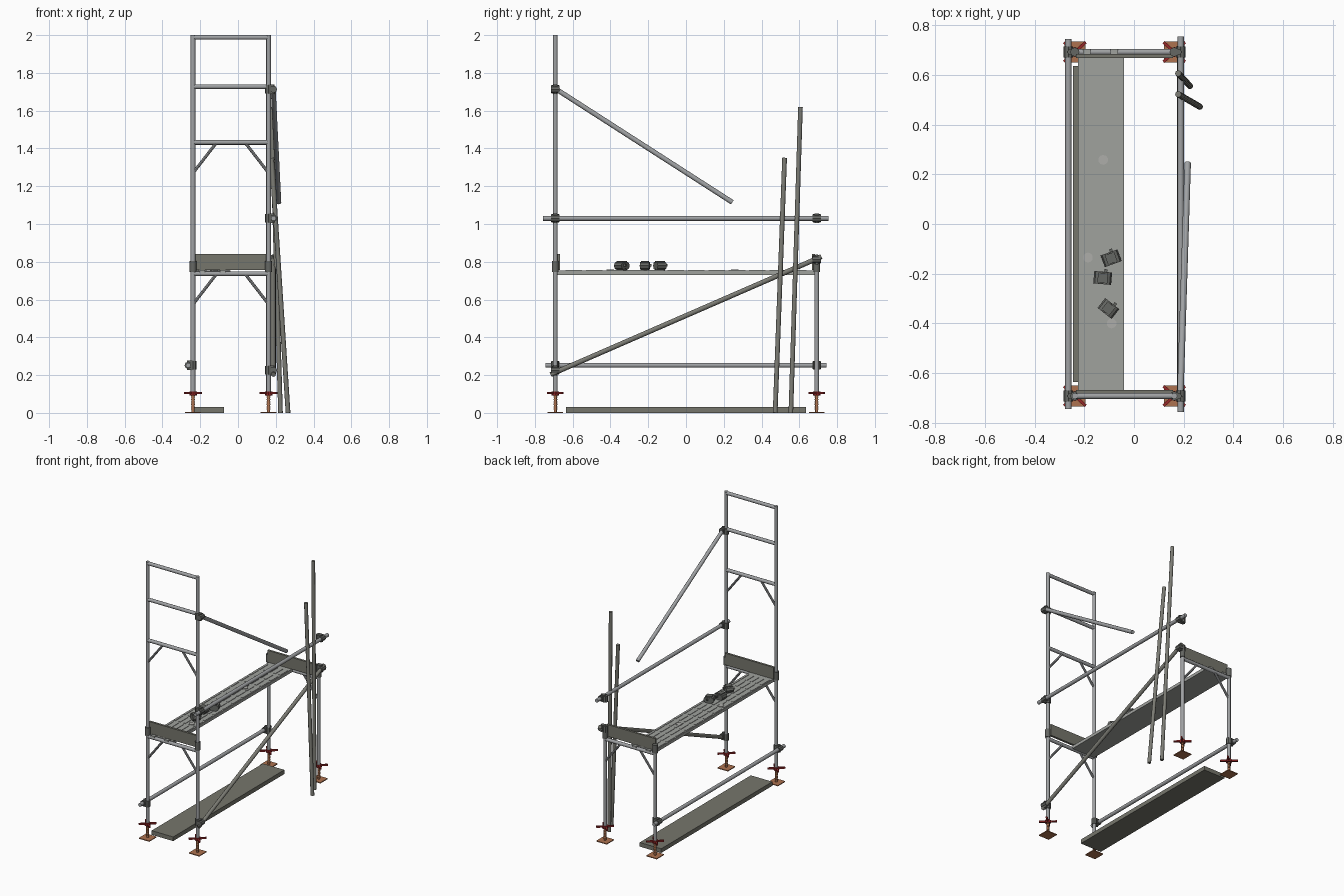
import bpy, bmesh, math
from mathutils import Vector, Matrix

if "Cube" in bpy.data.objects:
    bpy.data.objects.remove(bpy.data.objects["Cube"])


def mat(name, c):
    m = bpy.data.materials.new(name)
    m.diffuse_color = (*c, 1)
    m.use_nodes = True
    m.node_tree.nodes["Principled BSDF"].inputs["Base Color"].default_value = m.diffuse_color
    return m


STEEL = mat("galvanised steel", (0.35, 0.36, 0.37))
DECKC = mat("deck metal", (0.35, 0.36, 0.34))
WORN = mat("worn steel", (0.20, 0.20, 0.175))
WOOD = mat("weathered board", (0.18, 0.18, 0.15))
CLAMP = mat("coupler grey", (0.13, 0.135, 0.125))
RUST = mat("rusty jack", (0.42, 0.17, 0.08))
RED = mat("red nut", (0.30, 0.02, 0.02))
SPLAT = mat("dried mortar", (0.42, 0.42, 0.40))


def finish(name, bm, m):
    me = bpy.data.meshes.new(name)
    bmesh.ops.recalc_face_normals(bm, faces=bm.faces)
    bm.to_mesh(me)
    bm.free()
    me.materials.append(m)
    for p in me.polygons:
        p.use_smooth = True
    me.set_sharp_from_angle(angle=math.radians(40))
    ob = bpy.data.objects.new(name, me)
    bpy.context.collection.objects.link(ob)
    return ob


def add_tube(bm, a, b, r, n=12):
    a, b = Vector(a), Vector(b)
    d = b - a
    M = Matrix.Translation((a + b) / 2) @ d.to_track_quat('Z', 'Y').to_matrix().to_4x4()
    bmesh.ops.create_cone(bm, cap_ends=True, segments=n, radius1=r, radius2=r,
                          depth=d.length, matrix=M)


def add_box(bm, c, s, rot=0, base=Matrix()):
    M = base @ Matrix.Translation(c) @ Matrix.Rotation(rot, 4, 'Z') @ Matrix.Diagonal((*s, 1))
    bmesh.ops.create_cube(bm, size=1, matrix=M)


def tube(name, a, b, r, m, n=12):
    bm = bmesh.new()
    add_tube(bm, a, b, r, n)
    return finish(name, bm, m)


def box(name, c, s, m):
    bm = bmesh.new()
    add_box(bm, c, s)
    return finish(name, bm, m)


XL, XR, Y = -0.238, 0.162, 0.692
R = 0.0125


# Frames: posts, cross tubes and knee braces
def frame(name, y, z0, z1, bars, knees):
    bm = bmesh.new()
    for x in (XL, XR):
        add_tube(bm, (x, y, z0), (x, y, z1), R)
    for z in bars:
        add_tube(bm, (XL, y, z), (XR, y, z), R)
    for z in knees:
        add_tube(bm, (XL, y, z - 0.155), (XL + 0.12, y, z), 0.008, 8)
        add_tube(bm, (XR, y, z - 0.155), (XR - 0.12, y, z), 0.008, 8)
    finish(name, bm, STEEL)


frame("tall_end_frame", -Y, 0.10, 2.0, (1.988, 1.727, 1.432), (1.425,))
frame("tall_end_lower_bar", -Y, 0.5, 0.75, (0.737,), (0.73,))
frame("short_end_frame", Y, 0.10, 0.80, (0.737,), (0.73,))

# Screw jacks, base plates, post collars
for y, end in ((-Y, "front"), (Y, "back")):
    for x, side in ((XL, "left"), (XR, "right")):
        tag = end + "_" + side
        bm = bmesh.new()
        add_box(bm, (x, y, 0.003), (0.084, 0.084, 0.006))
        add_tube(bm, (x, y, 0.004), (x, y, 0.13), 0.008, 10)
        for i in range(9):
            z = 0.015 + i * 0.009
            add_tube(bm, (x, y, z), (x, y, z + 0.004), 0.0105, 10)
        finish("screw_jack_" + tag, bm, RUST)
        bm = bmesh.new()
        add_tube(bm, (x, y, 0.093), (x, y, 0.113), 0.02, 8)
        for k in (1, -1):
            add_box(bm, (x, y, 0.105), (0.118, 0.012, 0.011), k * math.radians(42))
        finish("jack_nut_" + tag, bm, RED)
        tube("post_collar_" + tag, (x, y, 0.745), (x, y, 0.805), 0.018, CLAMP)
    # Toe board
    s = 1 if y > 0 else -1
    box("toe_board_" + end, ((XL + XR) / 2, s * 0.675, 0.798), (0.39, 0.016, 0.085), WOOD)

# Walking deck with raised ribs and end hooks
bm = bmesh.new()
add_box(bm, (-0.133, 0, 0.742), (0.186, 1.36, 0.022))
for i in range(5):
    x = -0.213 + i * 0.04
    for j in range(12):
        add_box(bm, (x, -0.594 + j * 0.108, 0.754), (0.014, 0.088, 0.004))
for s in (-1, 1):
    for x in (-0.19, -0.08):
        add_box(bm, (x, s * 0.69, 0.75), (0.03, 0.03, 0.012))
finish("walking_deck", bm, DECKC)

# Mortar splashes on the deck
for i, (x, y) in enumerate(((-0.124, 0.258), (-0.185, -0.135), (-0.09, -0.4))):
    tube("mortar_splash_%d" % i, (x, y, 0.75), (x, y, 0.758), 0.02, SPLAT, 10)

# Board lying on the ground
box("ground_board", (-0.16, 0, 0.015), (0.172, 1.27, 0.03), WOOD)

# Horizontal and diagonal tubes
XO = XR + 0.026
tube("lower_ledger", (-0.264, -0.745, 0.252), (-0.264, 0.745, 0.252), 0.013, STEEL)
tube("guard_rail", (XO, -0.757, 1.03), (XO, 0.755, 1.03), 0.013, STEEL)
tube("lower_diagonal", (0.187, -0.717, 0.203), (0.187, 0.717, 0.827), 0.013, WORN)
tube("loose_diagonal", (0.186, -0.70, 1.722), (0.216, 0.245, 1.115), 0.013, STEEL)

# Leaning tubes
tube("leaning_tube_short", (0.265, 0.472, 0), (0.178, 0.522, 1.35), 0.0125, WORN)
tube("leaning_tube_tall", (0.225, 0.555, 0), (0.178, 0.606, 1.62), 0.0125, WORN)


# Couplers joining tubes to posts
def coupler(name, x, y, z, out):
    bm = bmesh.new()
    add_tube(bm, (x, y, z - 0.022), (x, y, z + 0.022), 0.019, 8)
    xo = x + out * 0.026
    add_tube(bm, (xo, y - 0.022, z), (xo, y + 0.022, z), 0.019, 8)
    add_box(bm, (x + out * 0.013, y, z), (0.03, 0.026, 0.05))
    add_tube(bm, (xo, y, z - 0.026), (xo, y, z + 0.026), 0.006, 6)
    finish(name, bm, CLAMP)


for s, end in ((-1, "front"), (1, "back")):
    coupler("ledger_coupler_" + end, XL, s * Y, 0.252, -1)
    coupler("guard_rail_coupler_" + end, XR, s * Y, 1.03, 1)
coupler("diagonal_coupler_low", XR, -Y, 0.225, 1)
coupler("diagonal_coupler_high", XR, Y, 0.812, 1)
coupler("loose_diagonal_coupler", XR, -Y, 1.713, 1)

# Spare couplers lying on the deck
for i, (x, y, a) in enumerate(((-0.092, -0.138, 20), (-0.126, -0.217, -5), (-0.103, -0.34, -38))):
    base = Matrix.Translation((x, y, 0.779)) @ Matrix.Rotation(math.radians(a), 4, 'Z')
    bm = bmesh.new()
    for off in (-0.015, 0.015):
        M = base @ Matrix.Translation((off, 0, 0)) @ Matrix.Rotation(math.pi / 2, 4, 'X')
        bmesh.ops.create_cone(bm, cap_ends=True, segments=8, radius1=0.021, radius2=0.021,
                              depth=0.05, matrix=M)
    add_box(bm, (0, 0, 0), (0.04, 0.04, 0.05), 0, base)
    add_box(bm, (0.01, 0.024, 0.003), (0.012, 0.024, 0.012), 0, base)
    finish("spare_coupler_%d" % i, bm, CLAMP)
